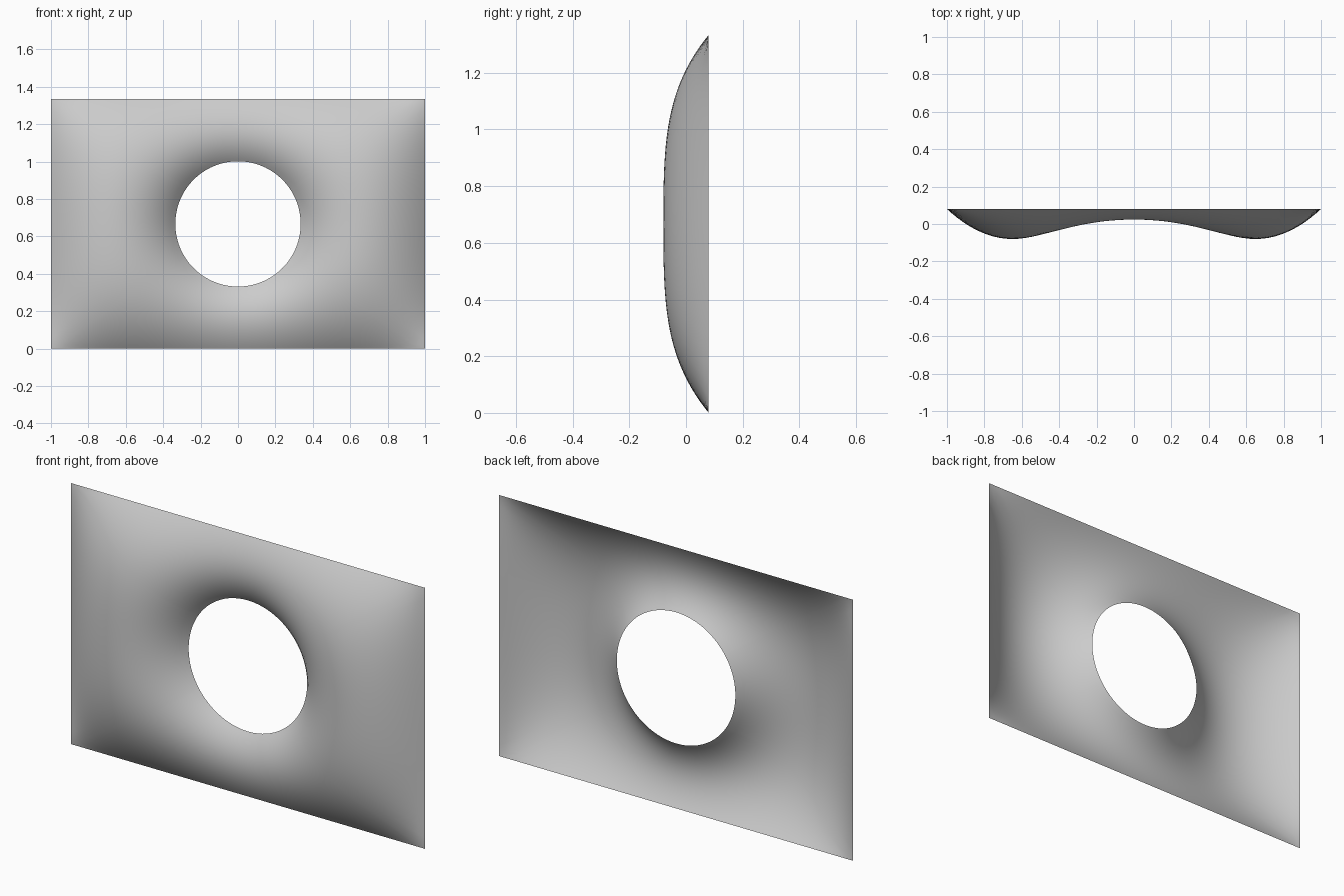
import bpy, bmesh, math
from mathutils import Vector

if "Cube" in bpy.data.objects:
    bpy.data.objects.remove(bpy.data.objects["Cube"])

W, H, R = 1.0, 0.667, 0.335      # half width, half height, hole radius
NX, NZ, RINGS = 36, 24, 24       # divisions along sides and from hole to edge
BACK, DEPTH, BRIDGE = 0.08, 0.16, 0.056


def perimeter():
    pts = []
    corners = [(-W, -H), (W, -H), (W, H), (-W, H)]
    for i, n in enumerate((NX, NZ, NX, NZ)):
        a, b = Vector(corners[i]), Vector(corners[(i + 1) % 4])
        pts += [a.lerp(b, k / n) for k in range(n)]
    return pts


# flat layout: rings blending from the round hole to the rectangle
outer = perimeter()
N = len(outer)
flat = []
for j in range(RINGS + 1):
    t = j / RINGS
    flat += [(p.normalized() * R).lerp(p, t) for p in outer]

quads = []
for j in range(RINGS):
    for i in range(N):
        k = (i + 1) % N
        quads.append((j * N + i, (j + 1) * N + i, (j + 1) * N + k, j * N + k))

# inflated membrane: cotangent weights, uniform pressure, fixed hole and edge
weights = [dict() for _ in flat]
load = [0.0] * len(flat)
for a, b, c, d in quads:
    for tri in ((a, b, c), (a, c, d)):
        for s in range(3):
            o, p, q = tri[s], tri[(s + 1) % 3], tri[(s + 2) % 3]
            u, v = flat[p] - flat[o], flat[q] - flat[o]
            area2 = abs(u.x * v.y - u.y * v.x)
            w = 0.5 * u.dot(v) / max(area2, 1e-9)
            weights[p][q] = weights[p].get(q, 0) + w
            weights[q][p] = weights[q].get(p, 0) + w
            load[o] += area2 / 6

inner = range(N, RINGS * N)
links = {i: (list(weights[i].items()), sum(weights[i].values())) for i in inner}
bulge = [0.0] * len(flat)
for _ in range(300):
    for i in inner:
        nb, total = links[i]
        target = (load[i] + sum(w * bulge[n] for n, w in nb)) / total
        bulge[i] += 1.8 * (target - bulge[i])

# scale to the measured depth, and to the shallower depth above/below the hole
peak = max(bulge)
bulge = [b * DEPTH / peak for b in bulge]
mid = max(b for b, p in zip(bulge, flat) if abs(p.x) < 0.01)
gain = BRIDGE / mid - 1
bulge = [b * (1 + gain * math.exp(-(p.x / 0.3) ** 2)) for b, p in zip(bulge, flat)]

# curved panel
bm = bmesh.new()
verts = [bm.verts.new((p.x, BACK - b, p.y + H)) for p, b in zip(flat, bulge)]
for q in quads:
    bm.faces.new([verts[i] for i in q]).smooth = True
bm.normal_update()
if sum(f.normal.y for f in bm.faces) > 0:
    bmesh.ops.reverse_faces(bm, faces=bm.faces[:])
mesh = bpy.data.meshes.new("curved_panel")
bm.to_mesh(mesh)
bm.free()
panel = bpy.data.objects.new("curved_panel", mesh)
bpy.context.collection.objects.link(panel)
